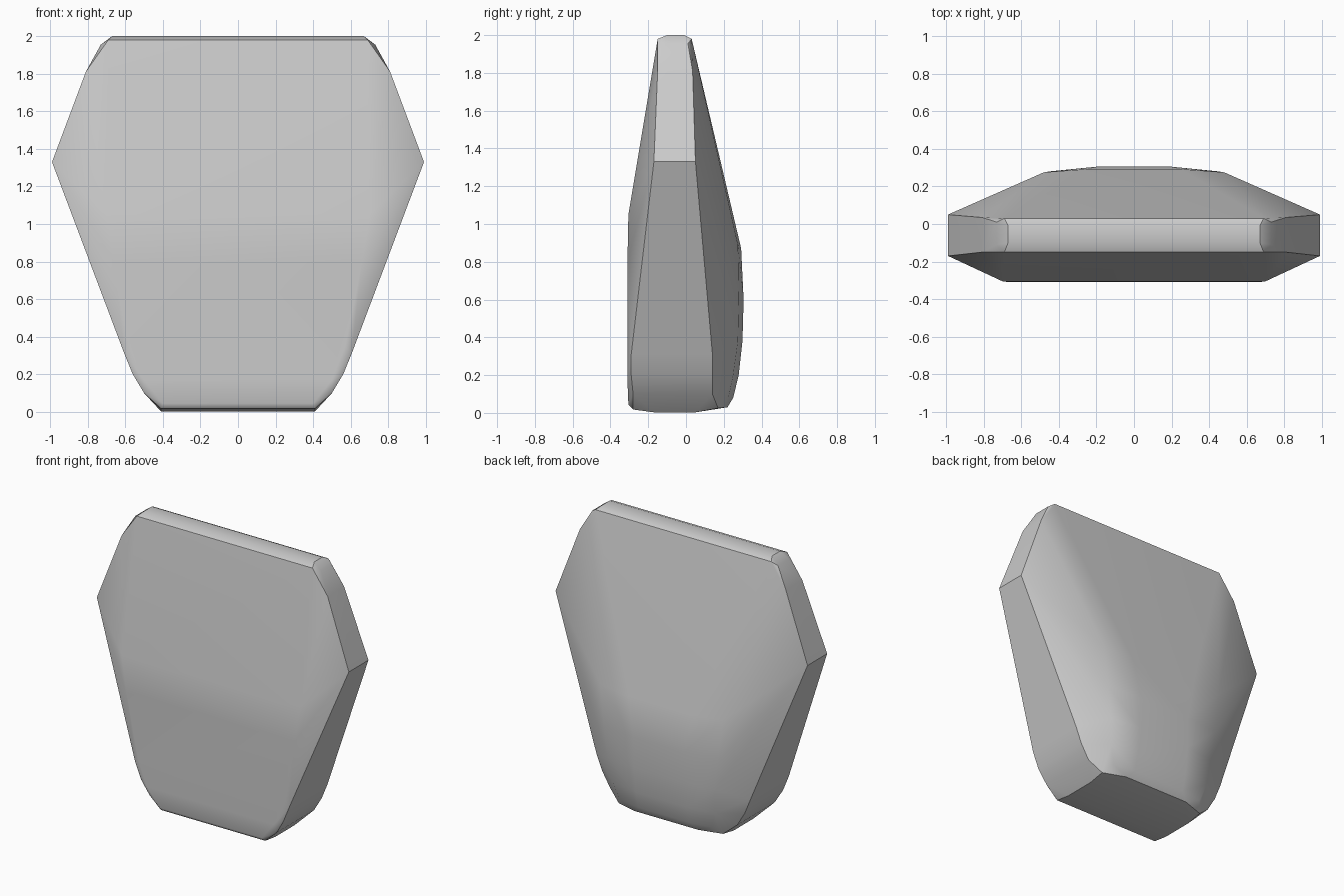
import bpy, bmesh, math

if "Cube" in bpy.data.objects:
    bpy.data.objects.remove(bpy.data.objects["Cube"], do_unlink=True)

stone = bpy.data.materials.new("plain_grey")
stone.use_nodes = True
GREY = (0.6, 0.6, 0.6, 1)
stone.diffuse_color = GREY
stone.node_tree.nodes["Principled BSDF"].inputs["Base Color"].default_value = GREY

# Half outline points (x, y, z), mirrored across x
top_rim = [(.67, -.10, 2), (.67, -.01, 2), (.69, -.15, 1.98), (.69, .03, 1.98),
           (.73, -.11, 1.955), (.73, .01, 1.955), (.81, -.15, 1.81), (.81, .035, 1.81)]
side_point = [(.99, -.17, 1.33), (.99, .05, 1.33)]
front_face = [(.70, -.305, 1.05), (.66, -.31, .8), (.57, -.31, .35), (.50, -.31, .17), (.40, -.305, .045)]
lower_side = [(.605, -.29, .31), (.605, .14, .31), (.56, -.29, .2), (.56, .14, .2),
              (.50, -.28, .1), (.50, .14, .1)]
back_bulge = [(.48, .275, .89), (.25, .292, .87), (.45, .28, .6), (.2, .305, .6),
              (.42, .275, .38), (.2, .299, .38), (.40, .25, .2), (.2, .279, .2),
              (.36, .225, .08), (.2, .25, .08)]
underside = [(.41, -.28, .018), (.41, -.17, .003), (.41, .05, .003), (.41, .17, .025), (.25, .22, .03)]

# Rounded slab: hull wrapped round the mirrored points
bm = bmesh.new()
for x, y, z in top_rim + side_point + front_face + lower_side + back_bulge + underside:
    for s in (-1, 1):
        bm.verts.new((s * x, y, z))
hull = bmesh.ops.convex_hull(bm, input=bm.verts[:])
loose = {g for g in hull["geom_interior"] + hull["geom_unused"] if isinstance(g, bmesh.types.BMVert)}
bmesh.ops.delete(bm, geom=list(loose), context="VERTS")
bmesh.ops.dissolve_limit(bm, angle_limit=math.radians(1), verts=bm.verts[:], edges=bm.edges[:])
bmesh.ops.recalc_face_normals(bm, faces=bm.faces[:])

mesh = bpy.data.meshes.new("shaped_slab")
bm.to_mesh(mesh)
bm.free()
mesh.materials.append(stone)
slab = bpy.data.objects.new("shaped_slab", mesh)
bpy.context.collection.objects.link(slab)
bpy.context.view_layer.objects.active = slab
slab.select_set(True)
bpy.ops.object.shade_smooth_by_angle(angle=math.radians(35))

# Keep the broad faces flat while softening the edges between them
weighted = slab.modifiers.new("face_weighting", "WEIGHTED_NORMAL")
weighted.keep_sharp = True
